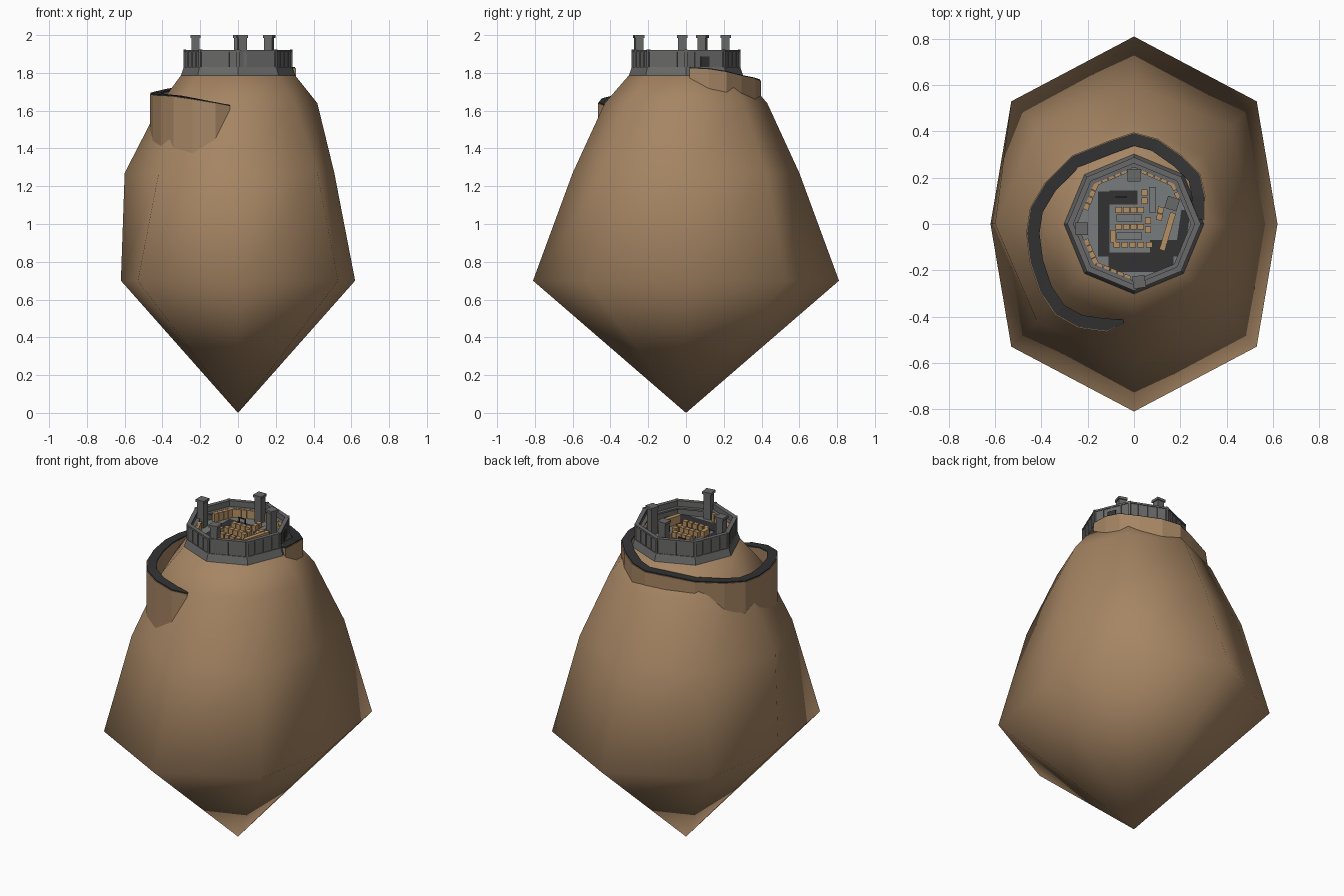
import bpy, bmesh, math
from mathutils import Matrix, Vector

if "Cube" in bpy.data.objects:
    bpy.data.objects.remove(bpy.data.objects["Cube"])


def material(name, rgb):
    m = bpy.data.materials.new(name)
    m.diffuse_color = (*rgb, 1)
    m.use_nodes = True
    m.node_tree.nodes["Principled BSDF"].inputs["Base Color"].default_value = m.diffuse_color
    return m


EARTH = material("earth brown", (0.38, 0.235, 0.125))
STONE = material("stone grey", (0.14, 0.14, 0.138))
PAVING = material("paving grey", (0.19, 0.20, 0.20))
ROAD = material("road charcoal", (0.032, 0.032, 0.034))
HOUSE = material("house tan", (0.47, 0.28, 0.125))


def finish(name, bm, mat, smooth=False):
    bmesh.ops.recalc_face_normals(bm, faces=bm.faces)
    me = bpy.data.meshes.new(name)
    bm.to_mesh(me)
    bm.free()
    me.materials.append(mat)
    for p in me.polygons:
        p.use_smooth = smooth
    ob = bpy.data.objects.new(name, me)
    bpy.context.collection.objects.link(ob)
    return ob


def loft(name, rings, mat, smooth=False, loop=False):
    """Skin between rings of points; a closed loop or capped ends."""
    bm = bmesh.new()
    vs = [[bm.verts.new(p) for p in r] for r in rings]
    pairs = list(zip(vs, vs[1:])) + ([(vs[-1], vs[0])] if loop else [])
    for a, b in pairs:
        n = max(len(a), len(b))
        for i in range(n):
            j = (i + 1) % n
            if len(a) == 1:
                bm.faces.new((a[0], b[j], b[i]))
            else:
                bm.faces.new((a[i], a[j], b[j], b[i]))
    if not loop:
        for r in (vs[0], vs[-1]):
            if len(r) > 2:
                bm.faces.new(r)
    return finish(name, bm, mat, smooth)


def octagon(r, z):
    return [(r * math.cos(i * math.pi / 4), r * math.sin(i * math.pi / 4), z) for i in range(8)]


def boxes(name, mat, items):
    """items: x, y, z_bottom, size x, size y, size z, angle"""
    bm = bmesh.new()
    for x, y, z, sx, sy, sz, a in items:
        m = (Matrix.Translation((x, y, z + sz / 2)) @ Matrix.Rotation(a, 4, 'Z')
             @ Matrix.Diagonal((sx, sy, sz, 1)))
        bmesh.ops.create_cube(bm, size=1, matrix=m)
    return finish(name, bm, mat)


# Floating rock: point, wide rim, narrowing shoulders
def rock_ring(right, left, y, d, z):
    return [(right, 0, z), (d, d, z), (0, y, z), (-d, d, z),
            (-left, 0, z), (-d, -d, z), (0, -y, z), (d, -d, z)]


loft("rock", [[(0, 0, 0)],
              rock_ring(0.62, 0.62, 0.81, 0.53, 0.70),
              rock_ring(0.51, 0.60, 0.60, 0.42, 1.27),
              rock_ring(0.42, 0.41, 0.43, 0.30, 1.64),
              rock_ring(0.30, 0.30, 0.30, 0.212, 1.79)], EARTH, smooth=True)

# Winding road on an earth embankment: x, y, z
path = [Vector(p) for p in [
    (0.275, 0.02, 1.83), (0.277, 0.12, 1.825), (0.26, 0.20, 1.81), (0.19, 0.27, 1.79),
    (0.09, 0.34, 1.775), (0.0, 0.365, 1.765), (-0.10, 0.33, 1.755), (-0.25, 0.27, 1.735),
    (-0.36, 0.16, 1.715), (-0.42, 0.06, 1.70), (-0.435, -0.04, 1.695),
    (-0.42, -0.16, 1.69), (-0.38, -0.28, 1.685), (-0.32, -0.37, 1.68),
    (-0.23, -0.42, 1.665), (-0.12, -0.435, 1.645), (-0.045, -0.42, 1.63)]]


def strip(name, mat, inner, outer, top, depth, smooth=False):
    rings = []
    for i, p in enumerate(path):
        t = path[min(i + 1, len(path) - 1)] - path[max(i - 1, 0)]
        n = Vector((t.y, -t.x, 0)).normalized()
        k = 0.25 if i == len(path) - 1 else 1
        a, b = p - n * inner * k, p + n * outer * k
        rings.append([(a.x, a.y, p.z + top), (b.x, b.y, p.z + top),
                      (b.x, b.y, p.z + top - depth), (a.x, a.y, p.z + top - depth)])
    return loft(name, rings, mat)


strip("road", ROAD, 0.027, 0.027, 0.0, 0.008)
strip("road_embankment", EARTH, 0.027, 0.031, -0.006, 0.32)

# Castle footing and ring wall
loft("castle_footing", [octagon(0.303, 1.785), octagon(0.288, 1.83)], STONE)
loft("courtyard_floor", [octagon(0.27, 1.828), octagon(0.27, 1.834)], PAVING)
loft("ring_wall", [octagon(0.283, 1.83), octagon(0.283, 1.915),
                   octagon(0.266, 1.915), octagon(0.266, 1.83)], STONE, loop=True)
loft("wall_coping", [octagon(0.288, 1.911), octagon(0.288, 1.921),
                     octagon(0.262, 1.921), octagon(0.262, 1.911)], STONE, loop=True)
loft("wall_walk", [octagon(0.268, 1.875), octagon(0.268, 1.885),
                   octagon(0.245, 1.885), octagon(0.245, 1.875)], STONE, loop=True)

# Wall pilasters, three to a side, and corner posts
apothem = 0.283 * math.cos(math.pi / 8)
posts = []
for i in range(8):
    a = (i + 0.5) * math.pi / 4
    for s in (-0.055, 0, 0.055):
        posts.append((apothem * math.cos(a) - s * math.sin(a),
                      apothem * math.sin(a) + s * math.cos(a),
                      1.83, 0.008, 0.007, 0.084, a))
    c = i * math.pi / 4
    posts.append((0.281 * math.cos(c), 0.281 * math.sin(c), 1.83, 0.014, 0.014, 0.093, c))
boxes("wall_pilasters", STONE, posts)

# Gate where the road meets the wall
g = math.pi / 8
boxes("gate", ROAD, [((apothem + 0.002) * math.cos(g), (apothem + 0.002) * math.sin(g),
                      1.832, 0.009, 0.05, 0.055, g)])

# Four square towers with caps
towers = [(0.0, 0.21, 0), (-0.225, -0.02, 0), (0.022, -0.25, 0.15), (0.165, 0.088, -0.3)]
boxes("towers", STONE, [(x, y, 1.83, 0.043, 0.043, 0.16, a) for x, y, a in towers])
boxes("tower_caps", STONE, [(x, y, 1.985, 0.054, 0.054, 0.015, a) for x, y, a in towers])

# Dark streets, stepped slightly to avoid overlap
boxes("streets", ROAD, [
    (-0.13, 0.0, 1.834, 0.05, 0.28, 0.002, 0),
    (-0.045, 0.115, 1.834, 0.12, 0.06, 0.0025, 0),
    (0.03, -0.165, 1.834, 0.28, 0.085, 0.003, 0),
    (0.135, -0.105, 1.834, 0.13, 0.07, 0.0035, 0),
    (0.21, -0.04, 1.834, 0.04, 0.20, 0.004, -0.15)])

# Light paved blocks between the house rows
boxes("paved_blocks", PAVING, [
    (-0.02, 0.025, 1.834, 0.11, 0.03, 0.012, 0),
    (-0.02, -0.052, 1.834, 0.11, 0.03, 0.012, 0),
    (0.08, 0.105, 1.834, 0.03, 0.11, 0.012, 0)])

# Houses: straight rows inside and rows along the wall
houses = []


def row(x0, y0, x1, y1, n, h=0.035):
    a = math.atan2(y1 - y0, x1 - x0)
    for i in range(n):
        t = i / (n - 1)
        houses.append((x0 + (x1 - x0) * t, y0 + (y1 - y0) * t, 1.834, 0.028, 0.025, h, a))


row(-0.065, 0.06, 0.03, 0.06, 4)
row(-0.065, -0.012, 0.03, -0.012, 4)
row(-0.075, -0.09, 0.065, -0.09, 5)
row(0.06, 0.015, 0.06, -0.025, 2)
row(0.045, 0.135, 0.045, 0.10, 2)
row(0.11, 0.03, 0.115, 0.06, 2)
row(-0.09, -0.04, -0.09, -0.065, 2)
row(-0.205, 0.075, -0.17, 0.16, 4, 0.05)
row(-0.155, 0.182, -0.045, 0.228, 5, 0.05)
row(0.045, 0.228, 0.16, 0.178, 5, 0.05)
row(0.175, 0.16, 0.19, 0.125, 2, 0.05)
row(0.165, 0.035, 0.125, -0.10, 6, 0.05)
row(-0.205, -0.08, -0.17, -0.16, 4, 0.05)
row(-0.15, -0.182, -0.03, -0.232, 5, 0.05)
boxes("houses", HOUSE, houses)

# Small timber frame on the square
boxes("timber_frame", ROAD, [
    (-0.075, 0.118, 1.834, 0.006, 0.006, 0.04, 0),
    (-0.035, 0.118, 1.834, 0.006, 0.006, 0.04, 0),
    (-0.055, 0.118, 1.871, 0.05, 0.006, 0.005, 0)])
